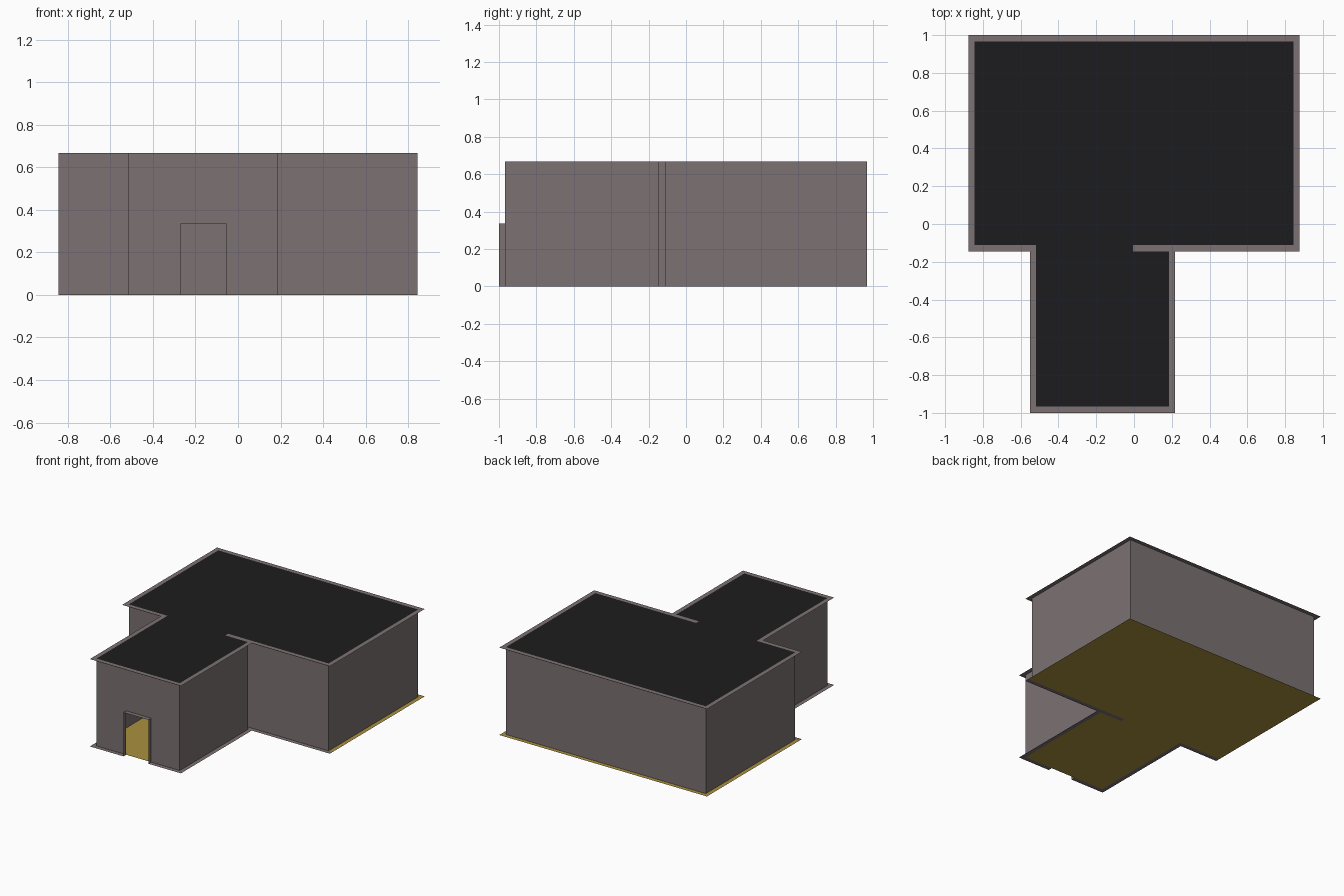
import bpy

if "Cube" in bpy.data.objects:
    bpy.data.objects.remove(bpy.data.objects["Cube"])

H = 0.667            # wall height
DOOR_H = 0.335
DL, DR = -0.267, -0.056   # door left / right
T = 0.033            # wall thickness shown by the rims


def material(name, rgb):
    m = bpy.data.materials.new(name)
    m.diffuse_color = (*rgb, 1)
    m.use_nodes = True
    m.node_tree.nodes["Principled BSDF"].inputs["Base Color"].default_value = m.diffuse_color
    return m


GREY = material("plaster", (0.2, 0.165, 0.168))
DARK = material("dark_ceiling", (0.012, 0.012, 0.013))
WOOD = material("yellow_floor", (0.40, 0.28, 0.05))


def mesh(name, faces, mat):
    """Object from a list of polygons, each a list of 3D points."""
    verts, polys = [], []
    for f in faces:
        polys.append(list(range(len(verts), len(verts) + len(f))))
        verts += f
    me = bpy.data.meshes.new(name)
    me.from_pydata(verts, [], polys)
    me.materials.append(mat)
    ob = bpy.data.objects.new(name, me)
    bpy.context.collection.objects.link(ob)
    return ob


def flat(pts, z):
    return [(x, y, z) for x, y in pts]


def upright(a, b, z0=0, z1=H):
    return [(*a, z0), (*b, z0), (*b, z1), (*a, z1)]


# Plan measurements: inner wall faces and outer rim edges
X, B = 0.844, 0.967          # main room half width, back
J, K = -0.112, -0.145        # junction wall: room side, passage side
PL, PR, F = -0.518, 0.185, -0.967   # passage left, right, front
S = -0.006                   # free end of the junction stub
XO, PLO, PRO = X + T, PL - T, PR + T

plan = [(-X, J), (PL, J), (PL, F), (PR, F), (PR, K), (S, K), (S, J),
        (X, J), (X, B), (-X, B)]

# Walls: single faces along the plan, front one with a doorway
walls = []
for a, b in zip(plan, plan[1:] + plan[:1]):
    if a == (PL, F):
        walls += [upright(a, (DL, F)), upright((DR, F), b),
                  upright((DL, F), (DR, F), DOOR_H, H)]
    else:
        walls.append(upright(a, b))
mesh("walls", walls, GREY)

# Doorway reveals: two jambs and the head
mesh("door_frame", [
    upright((DL, -1), (DL, F), 0, DOOR_H),
    upright((DR, F), (DR, -1), 0, DOOR_H),
    flat([(DL, -1), (DL, F), (DR, F), (DR, -1)], DOOR_H)], GREY)

# Ceiling
mesh("ceiling", [flat(plan, H)], DARK)

# Floor, running out under the walls of the main room
floor = [(-XO, J)] + plan[1:7] + [(XO, J), (XO, 1), (-XO, 1)]
mesh("floor", [flat(floor, 0)][0:1], WOOD).data.flip_normals()

# Top rim in two halves around the plan
rim_left = [(0, B), (0, 1), (-XO, 1), (-XO, K), (PLO, K), (PLO, -1), (0, -1),
            (0, F), (PL, F), (PL, J), (-X, J), (-X, B)]
rim_right = [(0, 1), (0, B), (X, B), (X, J), (S, J), (S, K), (PR, K), (PR, F),
             (0, F), (0, -1), (PRO, -1), (PRO, K), (XO, K), (XO, 1)]
mesh("top_rim", [flat(rim_left, H), flat(rim_right, H)], GREY)

# Bottom rim, interrupted by the doorway
low_left = [(-XO, J), (-XO, K), (PLO, K), (PLO, -1), (DL, -1), (DL, F),
            (PL, F), (PL, J)]
low_right = [(DR, F), (DR, -1), (PRO, -1), (PRO, K), (XO, K), (XO, J), (S, J),
             (S, K), (PR, K), (PR, F)]
mesh("bottom_rim", [flat(low_left, 0), flat(low_right, 0)], GREY)
